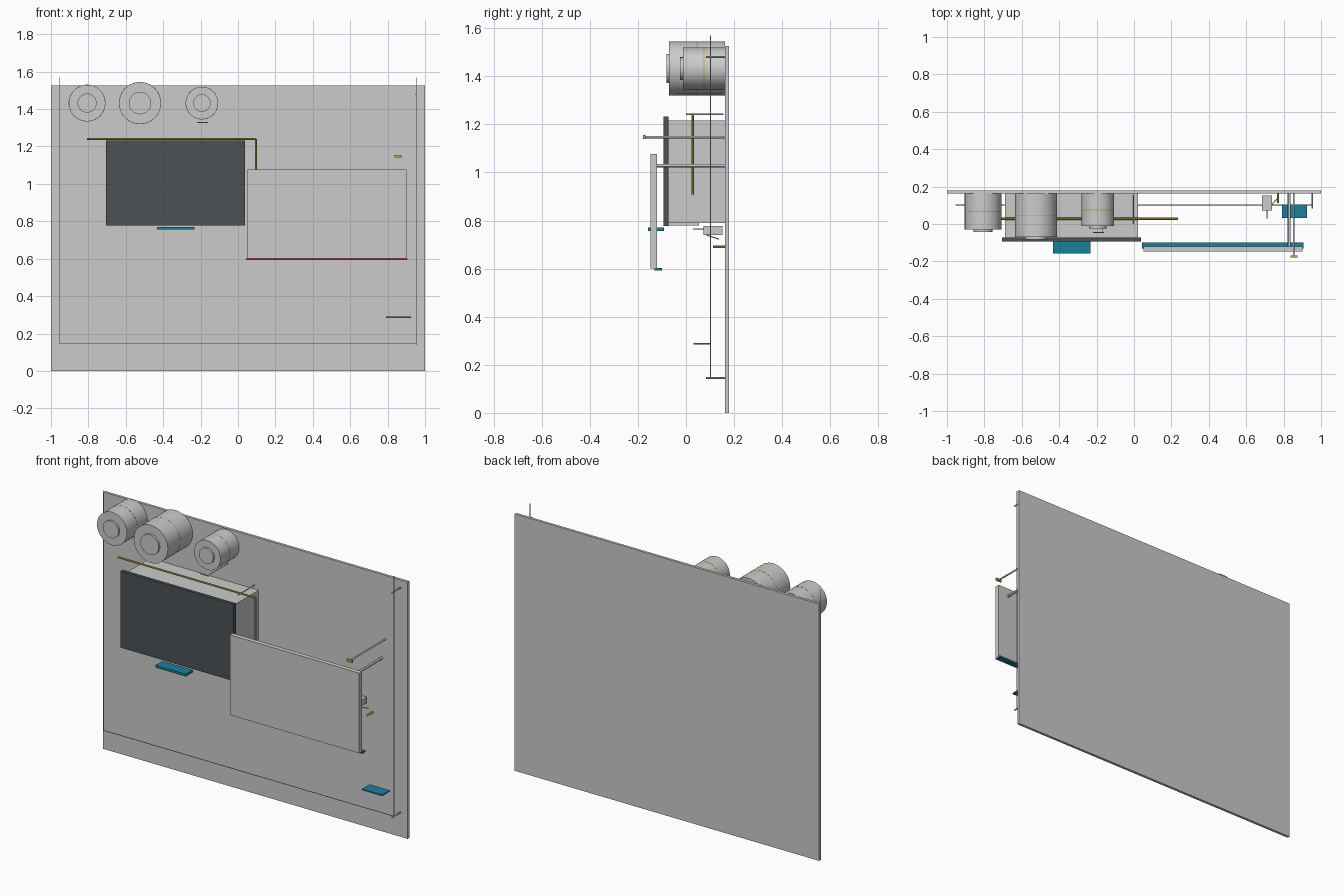
import bpy
from mathutils import Vector

if "Cube" in bpy.data.objects:
    bpy.data.objects.remove(bpy.data.objects["Cube"])


def material(name, rgb):
    m = bpy.data.materials.new(name)
    m.diffuse_color = (*rgb, 1)
    m.use_nodes = True
    m.node_tree.nodes["Principled BSDF"].inputs["Base Color"].default_value = m.diffuse_color
    return m


SLATE = material("slate", (0.07, 0.085, 0.09))
TEAL = material("teal", (0.01, 0.22, 0.33))
YELLOW = material("yellow", (0.55, 0.40, 0.06))
RED = material("red", (0.5, 0.03, 0.05))


def finish(name, mat):
    o = bpy.context.object
    o.name = name
    if mat:
        o.data.materials.append(mat)
    return o


def box(name, x, y, z, mat=None):
    """Box from (min, max) ranges on each axis."""
    bpy.ops.mesh.primitive_cube_add(size=1, location=[sum(r) / 2 for r in (x, y, z)])
    o = finish(name, mat)
    o.scale = [r[1] - r[0] for r in (x, y, z)]
    bpy.ops.object.transform_apply(location=False, rotation=False, scale=True)
    return o


def rod(name, a, b, r, mat=None, sides=12):
    """Cylinder between two points."""
    a, b = Vector(a), Vector(b)
    d = b - a
    bpy.ops.mesh.primitive_cylinder_add(
        vertices=sides, radius=r, depth=d.length, location=(a + b) / 2,
        rotation=d.to_track_quat('Z', 'Y').to_euler())
    o = finish(name, mat)
    bpy.ops.object.shade_smooth_by_angle()
    return o


def path(name, pts, r, mat=None):
    """Chain of rods along a polyline."""
    for i, (a, b) in enumerate(zip(pts, pts[1:])):
        rod(f"{name}_{i + 1}", a, b, r, mat, 8)


WALL = 0.163

# Back wall
box("back_wall", (-1, 1), (WALL, 0.179), (0, 1.525))

# Drums along the top: x, radius, front y, hub radius
for i, (x, r, y, hub) in enumerate([(-0.807, 0.098, -0.03, 0.051),
                                    (-0.524, 0.112, -0.07, 0.060),
                                    (-0.193, 0.087, -0.012, 0.047)], 1):
    z = 1.432
    rod(f"drum_{i}", (x, WALL, z), (x, y, z), r, sides=64)
    rod(f"drum_hub_{i}", (x, y, z), (x, y - 0.012, z), hub, sides=48)
    # Thin band around the middle
    mid = (WALL + y) / 2
    rod(f"drum_band_{i}", (x, mid - 0.002, z), (x, mid + 0.002, z), r + 0.0004, YELLOW, 64)

# Small bracket under the right drum
rod("bracket_stem", (-0.17, 0.15, 1.328), (-0.17, -0.045, 1.328), 0.002)
rod("bracket_bar", (-0.22, -0.045, 1.328), (-0.16, -0.045, 1.328), 0.002)

# Cabinet with dark front and teal ledge
box("cabinet", (-0.69, 0.022), (-0.073, WALL), (0.79, 1.215))
box("cabinet_front", (-0.706, 0.037), (-0.093, -0.073), (0.777, 1.232), SLATE)
box("cabinet_ledge", (-0.433, -0.233), (-0.157, -0.091), (0.756, 0.770), TEAL)
box("cabinet_foot_strip", (-0.35, -0.31), (-0.073, 0.055), (0.780, 0.790))

# Yellow pipe stepping round the cabinet
path("pipe", [(-0.807, 0.028, 1.241), (0.096, 0.028, 1.241),
              (0.096, 0.028, 0.91), (0.236, 0.028, 0.91)], 0.0055, YELLOW)
rod("pipe_support", (-0.002, 0.0, 1.241), (-0.002, 0.155, 1.241), 0.003)

# Floating board with edge strip and support arm
box("board", (0.05, 0.90), (-0.148, -0.121), (0.60, 1.076))
box("board_strip", (0.043, 0.907), (-0.127, -0.100), (0.592, 0.602), TEAL)
box("board_strip_face", (0.043, 0.907), (-0.130, -0.127), (0.592, 0.600), RED)
rod("board_arm", (0.83, -0.121, 1.028), (0.83, WALL, 1.028), 0.008)

# Yellow-tipped rod
rod("pointer_rod", (0.854, -0.17, 1.147), (0.854, WALL, 1.147), 0.005)
box("pointer_tip", (0.837, 0.873), (-0.179, -0.169), (1.140, 1.155), YELLOW)

# Small valve box behind the board
box("valve_box", (0.684, 0.738), (0.073, 0.152), (0.740, 0.777))
rod("valve_pin", (0.71, 0.03, 0.765), (0.71, 0.073, 0.765), 0.0025)
rod("valve_lever", (0.72, 0.085, 0.740), (0.765, 0.135, 0.723), 0.0025)
rod("valve_peg", (0.77, 0.112, 0.691), (0.77, WALL, 0.691), 0.006, YELLOW)

# Wire running round the wall with pegs on the right
path("wire", [(-0.953, 0.102, 1.57), (-0.953, 0.102, 0.145),
              (0.953, 0.102, 0.145), (0.953, 0.102, 1.57)], 0.0022)
for n, z in (("lower", 0.145), ("upper", 1.48)):
    rod(f"wire_peg_{n}", (0.953, 0.083, z), (0.953, WALL, z), 0.0045)

# Teal shelf hung from the wire
box("wire_shelf", (0.792, 0.925), (0.031, 0.104), (0.284, 0.291), TEAL)
